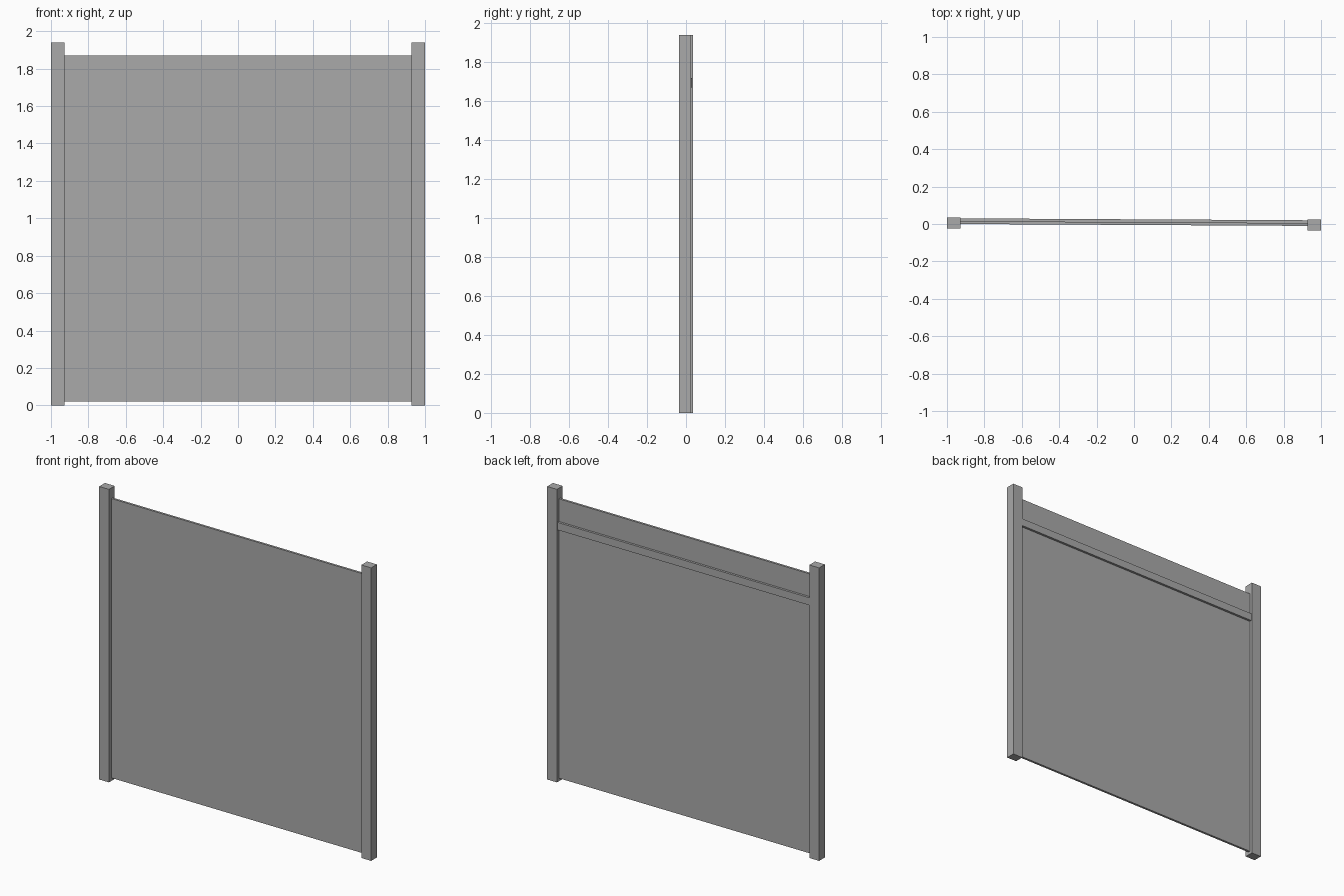
import bpy
from mathutils import Matrix

if "Cube" in bpy.data.objects:
    bpy.data.objects.remove(bpy.data.objects["Cube"])

# One plain grey for the whole fence section
grey = bpy.data.materials.new("grey")
grey.use_nodes = True
color = (0.4, 0.4, 0.4, 1)
grey.diffuse_color = color
grey.node_tree.nodes["Principled BSDF"].inputs["Base Color"].default_value = color

# The section stands slightly turned about the vertical axis
TURN = Matrix.Rotation(-0.0055, 4, "Z")


def box(name, low, high):
    bpy.ops.mesh.primitive_cube_add(size=1)
    obj = bpy.context.object
    obj.name = name
    size = [b - a for a, b in zip(low, high)]
    centre = [(a + b) / 2 for a, b in zip(low, high)]
    shape = Matrix.Translation(centre) @ Matrix.Diagonal((*size, 1))
    obj.data.transform(TURN @ shape)
    obj.data.materials.append(grey)
    return obj


# Square posts at both ends
POST_W, POST_D, POST_H = 0.072, 0.03, 1.94
for name, x in (("right_post", -1), ("left_post", 1 - POST_W)):
    box(name, (x, -POST_D, 0), (x + POST_W, POST_D, POST_H))

# Thin panel held between the posts, with a rail across its back
inner = 1 - POST_W
box("panel", (-inner, -0.005, 0.02), (inner, 0.01, 1.87))
box("back_rail", (-inner, 0.01, 1.67), (inner, 0.025, 1.72))
